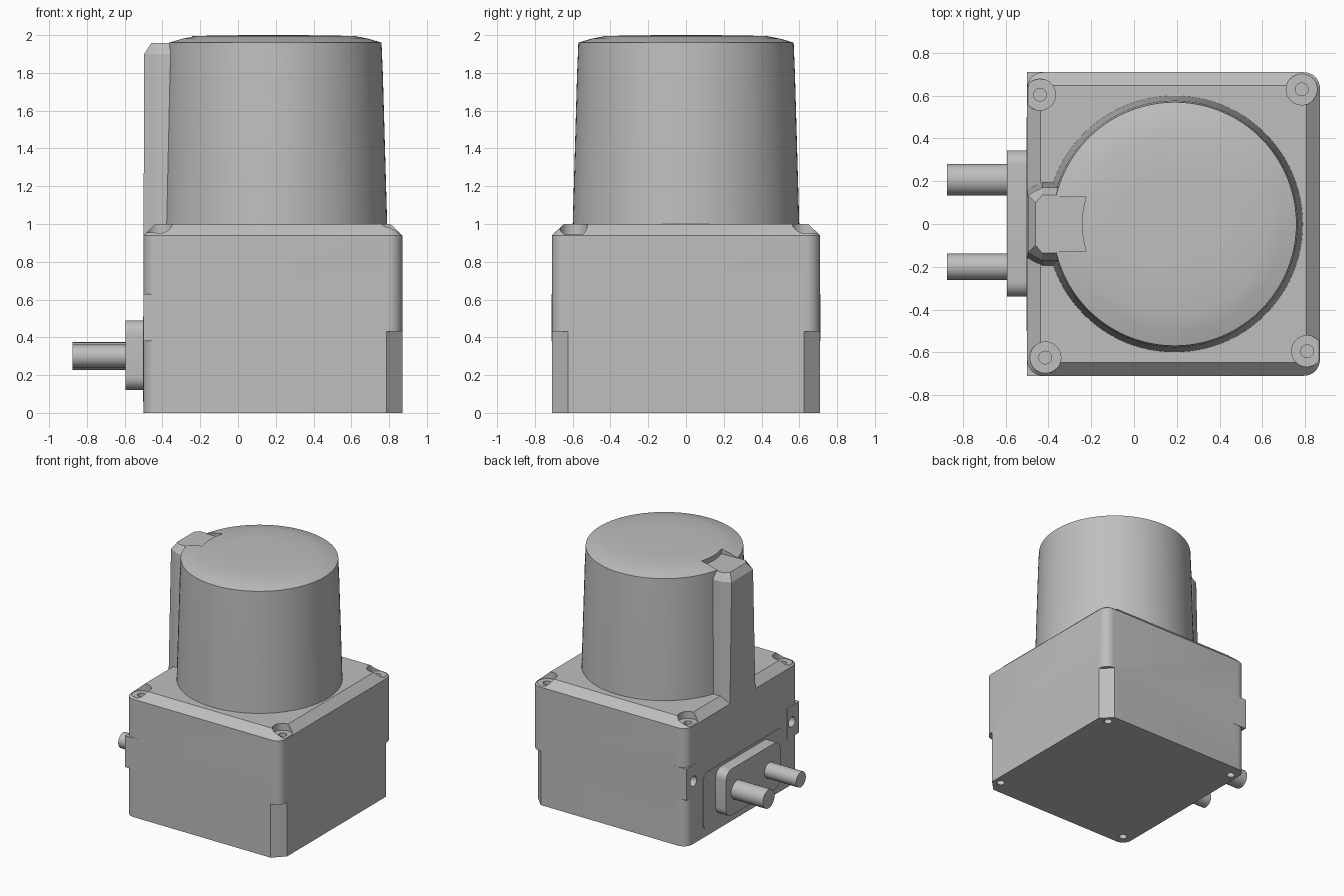
import bpy
import bmesh
import math
from mathutils import Vector, Matrix

cube = bpy.data.objects.get("Cube")
if cube:
    bpy.data.objects.remove(cube, do_unlink=True)

grey = bpy.data.materials.new("housing grey")
grey.use_nodes = True
COLOUR = (0.52, 0.52, 0.52, 1)
grey.diffuse_color = COLOUR
grey.node_tree.nodes["Principled BSDF"].inputs["Base Color"].default_value = COLOUR


def make(name, bm):
    bmesh.ops.recalc_face_normals(bm, faces=bm.faces)
    mesh = bpy.data.meshes.new(name)
    bm.to_mesh(mesh)
    bm.free()
    obj = bpy.data.objects.new(name, mesh)
    mesh.materials.append(grey)
    bpy.context.collection.objects.link(obj)
    return obj


def loft(name, rings):
    """Skin closed rings of equal length and cap both ends."""
    bm = bmesh.new()
    loops = [[bm.verts.new(p) for p in ring] for ring in rings]
    for low, high in zip(loops, loops[1:]):
        for i in range(len(low)):
            j = (i + 1) % len(low)
            bm.faces.new((low[i], low[j], high[j], high[i]))
    bm.faces.new(loops[0][::-1])
    bm.faces.new(loops[-1])
    return make(name, bm)


def rounded(a0, a1, b0, b1, r, steps=8):
    """Outline of a rounded rectangle."""
    pts = []
    corners = ((a1 - r, b1 - r), (a0 + r, b1 - r), (a0 + r, b0 + r), (a1 - r, b0 + r))
    for q, (a, b) in enumerate(corners):
        for s in range(steps + 1):
            t = math.pi / 2 * (q + s / steps)
            pts.append((a + r * math.cos(t), b + r * math.sin(t)))
    return pts


def side_plate(name, x0, x1, outline):
    return loft(name, [[(x, a, b) for a, b in outline] for x in (x0, x1)])


def cylinder(name, start, end, r, segs=32):
    a, b = Vector(start), Vector(end)
    turn = (b - a).to_track_quat('Z', 'Y').to_matrix().to_4x4()
    bm = bmesh.new()
    bmesh.ops.create_cone(bm, cap_ends=True, segments=segs, radius1=r, radius2=r,
                          depth=(b - a).length,
                          matrix=Matrix.Translation((a + b) / 2) @ turn)
    return make(name, bm)


def box(name, centre, size, spin=0):
    bm = bmesh.new()
    bmesh.ops.create_cube(bm, size=1, matrix=Matrix.Translation(centre)
                          @ Matrix.Rotation(spin, 4, 'Z') @ Matrix.Diagonal((*size, 1)))
    return make(name, bm)


def boolean(target, tool, operation='DIFFERENCE'):
    mod = target.modifiers.new("cut", 'BOOLEAN')
    mod.operation, mod.solver, mod.object = operation, 'EXACT', tool
    bpy.context.view_layer.objects.active = target
    bpy.ops.object.modifier_apply(modifier=mod.name)
    bpy.data.objects.remove(tool, do_unlink=True)


# Base housing with rounded corners and a chamfered top rim
def housing_ring(z, inset, r):
    return [(x, y, z) for x, y in rounded(-0.5 + inset, 0.87 - inset,
                                          -0.71 + inset, 0.71 - inset, r)]


body = loft("base_housing", [housing_ring(0, 0, 0.075), housing_ring(0.94, 0, 0.075),
                             housing_ring(1, 0.063, 0.012)])

# Side bosses with screw holes beside the connector
for s in (-1, 1):
    boolean(body, box("boss", (-0.44, s * 0.636, 0.505), (0.122, 0.15, 0.25)), 'UNION')
    boolean(body, cylinder("boss_hole", (-0.6, s * 0.62, 0.5), (-0.4, s * 0.62, 0.5), 0.04))

# Corner screw pockets, through-top holes and underside holes
for x, y in ((-0.44, 0.605), (0.785, 0.63), (0.81, -0.595), (-0.415, -0.625)):
    boolean(body, cylinder("pocket", (x, y, 0.945), (x, y, 1.1), 0.073))
    boolean(body, cylinder("top_hole", (x, y, 0.86), (x, y, 1.1), 0.03, 24))
    boolean(body, cylinder("foot_hole", (x, y, -0.1), (x, y, 0.1), 0.03, 24))

# Flat reliefs on the lower corners opposite the connector
for s in (-1, 1):
    centre = (0.87 + 0.0575, s * (0.71 + 0.0575), 0.115)
    boolean(body, box("relief", centre, (0.283, 0.4, 0.63), s * math.pi / 4))

# Tapered round head with a shallow domed cap
CX = 0.19
SEGS = 96
profile = [(0.60, 0.99), (0.577, 1.79), (0.57, 1.96), (0.50, 1.981),
           (0.43, 1.995), (0.25, 1.999), (0.02, 2.0)]
head = loft("scanner_head", [[(CX + r * math.cos(2 * math.pi * i / SEGS),
                               r * math.sin(2 * math.pi * i / SEGS), z)
                              for i in range(SEGS)] for r, z in profile])

# Notch in the cap, closed by an arc concentric with the head
arc = [(CX - 0.433 * math.cos(t), 0.433 * math.sin(t))
       for t in [math.radians(-17 + 34 * i / 12) for i in range(13)]]
outline = [(-0.6, -0.127)] + arc + [(-0.6, 0.127)]
boolean(head, loft("notch", [[(x, y, z) for x, y in outline] for z in (1.955, 2.1)]))


# Rear spine rising beside the head
def spine_ring(z, back, shoulder, half, inner):
    half_outline = [(inner, half), (shoulder, half), (back, half - 0.035)]
    return [(x, y, z) for x, y in half_outline] + \
           [(x, -y, z) for x, y in half_outline[::-1]]


spine = loft("rear_spine", [spine_ring(0.94, -0.5, -0.43, 0.195, -0.25),
                            spine_ring(1.9, -0.497, -0.43, 0.17, -0.25),
                            spine_ring(1.957, -0.46, -0.43, 0.135, -0.25)])

# Connector plate, flange and the two cable stubs
panel = side_plate("connector_panel", -0.504, -0.49, rounded(-0.5, 0.5, 0.06, 0.51, 0.05))
flange = side_plate("connector_flange", -0.595, -0.49, rounded(-0.34, 0.345, 0.12, 0.49, 0.07))
large = cylinder("large_cable_stub", (-0.875, 0.207, 0.3), (-0.58, 0.207, 0.3), 0.074)
small = cylinder("small_cable_stub", (-0.875, -0.2, 0.3), (-0.58, -0.2, 0.3), 0.061)

# Smooth the curved surfaces, keeping the hard edges
bpy.ops.object.select_all(action='DESELECT')
for obj in (body, head, panel, flange, large, small):
    obj.select_set(True)
bpy.context.view_layer.objects.active = body
bpy.ops.object.shade_smooth_by_angle(angle=math.radians(25))
